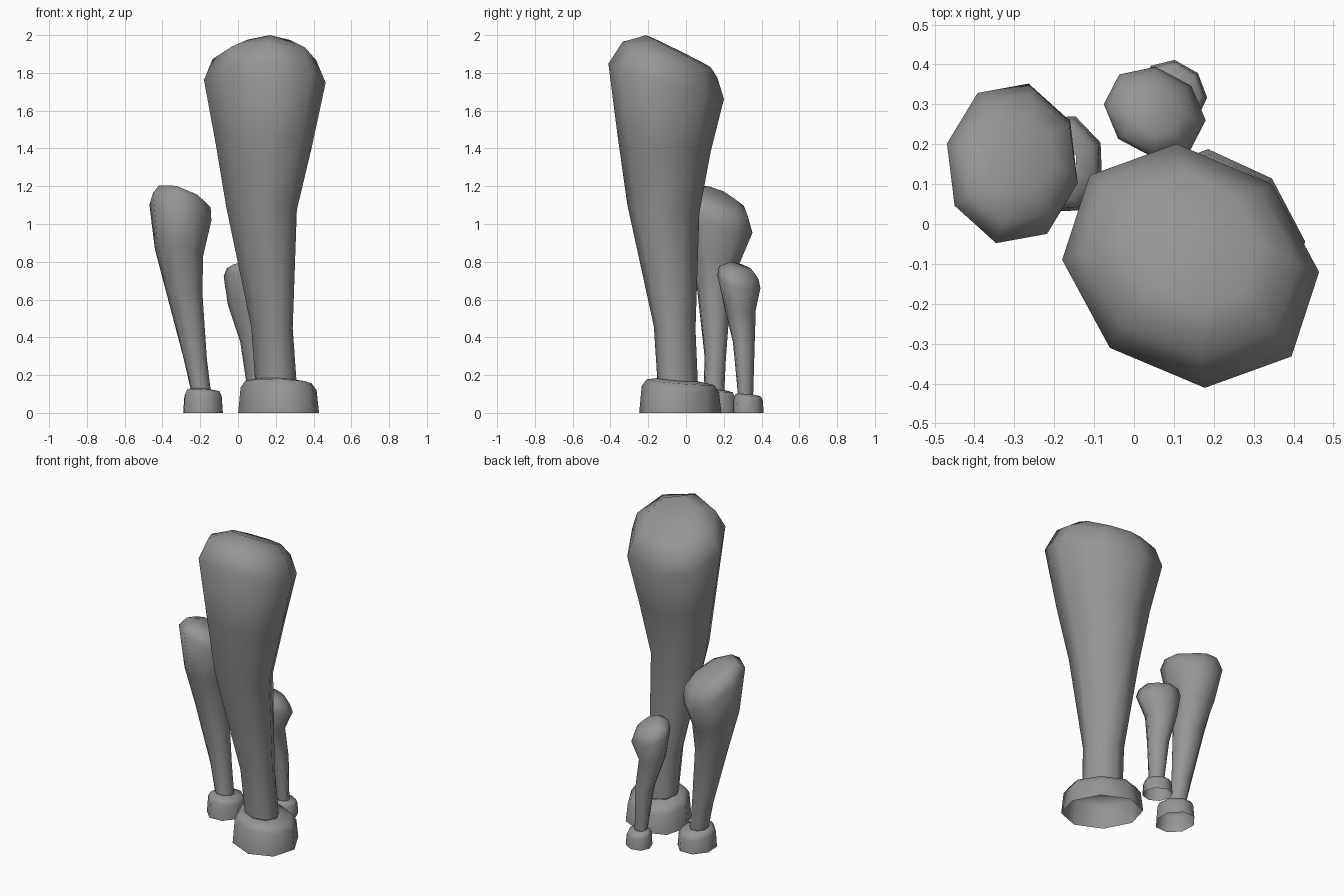
import bpy, bmesh, math

SIDES = 8

# Dark grey shared by every part
grey = bpy.data.materials.new("dark_grey")
grey.diffuse_color = (0.3, 0.3, 0.3, 1)


def loft(name, rings, phase, skew, cap):
    """Skin 8-sided tilted rings: (cx, cy, cz, rx, ry, slope_x, slope_y)."""
    bm = bmesh.new()
    loops = []
    grow = 1 / math.cos(math.radians(phase))
    for cx, cy, cz, rx, ry, sx, sy in rings:
        loop = []
        for i in range(SIDES):
            a = math.radians(phase) + 2 * math.pi * i / SIDES
            u, v = rx * grow * math.cos(a), ry * grow * math.sin(a)
            dx, dy = u - skew * v, v - skew * u
            loop.append(bm.verts.new((cx + dx, cy + dy, max(0, cz + sx * dx + sy * dy))))
        loops.append(loop)
    for lo, hi in zip(loops, loops[1:]):
        for i in range(SIDES):
            j = (i + 1) % SIDES
            bm.faces.new((lo[i], lo[j], hi[j], hi[i]))
    if cap:
        bm.faces.new(loops[-1])
    for f in bm.faces:
        f.smooth = True
    mesh = bpy.data.meshes.new(name)
    bm.to_mesh(mesh)
    bm.free()
    mesh.materials.append(grey)
    obj = bpy.data.objects.new(name, mesh)
    bpy.context.collection.objects.link(obj)
    return obj


def foot(name, x, y, rx, ry, h, neck, phase, skew):
    """Open-bottomed collar, rounded over at the top and closing on the neck."""
    nx, ny, nr = neck
    rings = [(x, y, 0, rx, ry, 0, 0),
             (x, y, h * 0.72, rx * 0.94, ry * 0.94, -0.05, -0.09),
             (x, y, h * 0.93, rx * 0.82, ry * 0.82, -0.05, -0.09),
             (nx, ny, h, nr, nr, -0.05, -0.09)]
    return loft(name, rings, phase, skew, False)


# Large stalk: narrow neck flaring to a slanted, rounded head
loft("large_stalk", [
    (0.20, -0.045, 0.175, 0.11, 0.107, -0.05, -0.09),
    (0.18, -0.06, 0.45, 0.11, 0.11, -0.03, -0.08),
    (0.125, -0.12, 1.08, 0.187, 0.19, -0.04, -0.12),
    (0.137, -0.115, 1.42, 0.256, 0.245, -0.03, -0.15),
    (0.142, -0.105, 1.755, 0.323, 0.305, -0.04, -0.31),
    (0.14, -0.085, 1.87, 0.275, 0.25, -0.03, -0.38),
    (0.15, -0.04, 1.915, 0.16, 0.17, -0.03, -0.50),
], 2, 0.08, True)
foot("large_foot", 0.215, -0.03, 0.215, 0.217, 0.175, (0.20, -0.045, 0.11), 2, 0.1)

# Medium stalk, head slanting to the back right
loft("medium_stalk", [
    (-0.198, 0.148, 0.125, 0.053, 0.055, -0.05, -0.09),
    (-0.227, 0.155, 0.29, 0.062, 0.056, -0.05, -0.05),
    (-0.287, 0.148, 0.65, 0.098, 0.09, -0.10, -0.10),
    (-0.312, 0.145, 0.85, 0.128, 0.145, -0.20, -0.25),
    (-0.305, 0.152, 1.06, 0.164, 0.20, -0.39, -0.45),
    (-0.29, 0.165, 1.125, 0.145, 0.16, -0.36, -0.40),
    (-0.285, 0.175, 1.15, 0.09, 0.09, -0.36, -0.40),
], -14, 0, True)
foot("medium_foot", -0.185, 0.15, 0.105, 0.12, 0.125, (-0.198, 0.148, 0.054), -20, 0)

# Small stalk
loft("small_stalk", [
    (0.095, 0.315, 0.10, 0.042, 0.041, -0.05, -0.09),
    (0.075, 0.306, 0.37, 0.062, 0.058, -0.05, -0.08),
    (0.035, 0.285, 0.56, 0.088, 0.085, -0.15, -0.15),
    (0.052, 0.28, 0.695, 0.127, 0.115, -0.25, -0.30),
    (0.05, 0.28, 0.742, 0.108, 0.105, -0.28, -0.34),
    (0.058, 0.29, 0.772, 0.06, 0.065, -0.28, -0.36),
], -5, 0.08, True)
foot("small_foot", 0.10, 0.33, 0.083, 0.082, 0.10, (0.095, 0.315, 0.042), -5, 0.07)
